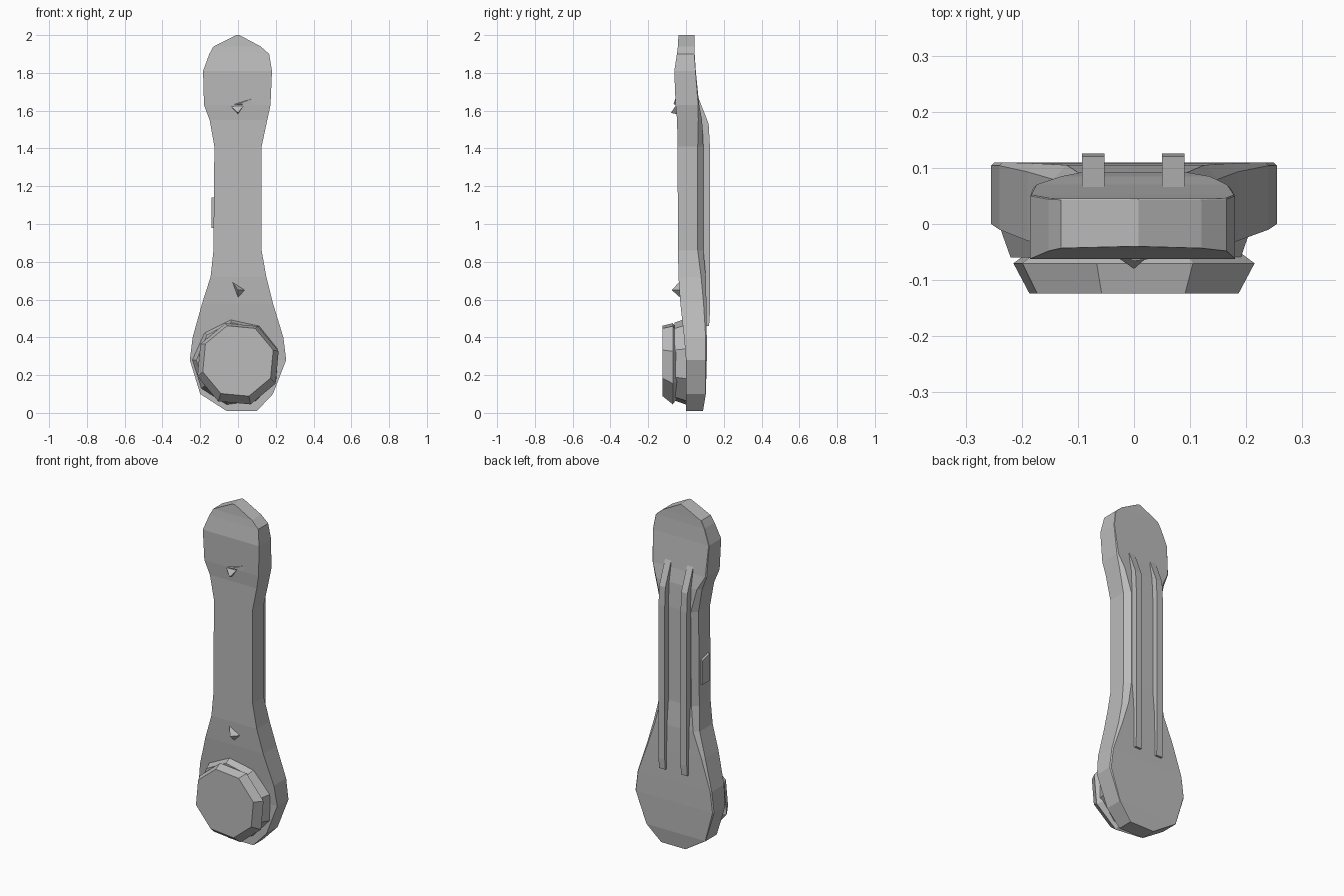
import bpy, bmesh, math
from mathutils import Vector

cube = bpy.data.objects.get("Cube")
if cube:
    bpy.data.objects.remove(cube, do_unlink=True)

grey = bpy.data.materials.new("plain grey")
grey.use_nodes = True
COLOR = (0.5, 0.5, 0.5, 1)
grey.diffuse_color = COLOR
grey.node_tree.nodes["Principled BSDF"].inputs["Base Color"].default_value = COLOR


def finish(name, bm):
    bmesh.ops.remove_doubles(bm, verts=bm.verts, dist=0.0005)
    bmesh.ops.recalc_face_normals(bm, faces=bm.faces)
    mesh = bpy.data.meshes.new(name)
    bm.to_mesh(mesh)
    bm.free()
    mesh.materials.append(grey)
    ob = bpy.data.objects.new(name, mesh)
    bpy.context.collection.objects.link(ob)
    return ob


def loft(name, rings):
    """Skin a list of equal-length point rings and cap both ends."""
    bm = bmesh.new()
    loops = [[bm.verts.new(p) for p in ring] for ring in rings]
    n = len(loops[0])
    for a, b in zip(loops, loops[1:]):
        for i in range(n):
            j = (i + 1) % n
            bm.faces.new((a[i], a[j], b[j], b[i]))
    bm.faces.new(loops[0])
    bm.faces.new(loops[-1])
    return finish(name, bm)


def hull(name, points):
    bm = bmesh.new()
    for p in points:
        bm.verts.new(p)
    bmesh.ops.convex_hull(bm, input=bm.verts)
    return finish(name, bm)


# Main arm: height, left x, right x, front y, back y, back chamfer
sections = [
    (0.01, -0.06, 0.10, 0.0, 0.09, 0.0),
    (0.10, -0.20, 0.185, 0.0, 0.105, 0.0),
    (0.28, -0.255, 0.255, 0.0, 0.11, 0.006),
    (0.40, -0.24, 0.24, -0.01, 0.11, 0.006),
    (0.58, -0.19, 0.185, -0.03, 0.108, 0.015),
    (0.72, -0.145, 0.15, -0.04, 0.105, 0.025),
    (0.86, -0.13, 0.125, -0.042, 0.092, 0.03),
    (1.41, -0.125, 0.125, -0.045, 0.092, 0.03),
    (1.55, -0.15, 0.155, -0.047, 0.085, 0.02),
    (1.63, -0.18, 0.172, -0.055, 0.07, 0.006),
    (1.81, -0.185, 0.18, -0.062, 0.052, 0.0),
    (1.90, -0.152, 0.165, -0.048, 0.046, 0.0),
    (1.94, -0.13, 0.12, -0.043, 0.045, 0.0),
    (2.00, -0.008, 0.008, -0.04, 0.045, 0.0),
]
rings = []
for z, l, r, f, b, c in sections:
    c = max(c, 0.002)
    rings.append([(l, f, z), (r, f, z), (r, b - c, z),
                  (r - c, b, z), (l + c, b, z), (l, b - c, z)])
loft("arm_body", rings)


# Round faceted knob on the lower front
def circle(radius, y, sides, turn, cx=0.0, cz=0.27):
    return [(cx + radius * math.cos(turn + 2 * math.pi * i / sides), y,
             cz + radius * math.sin(turn + 2 * math.pi * i / sides))
            for i in range(sides)]


loft("knob_collar", [circle(0.235, 0.01, 9, 1.7, -0.01),
                     circle(0.21, -0.06, 9, 1.7, -0.01)])
loft("knob_cap", [circle(0.19, -0.045, 8, 0.3, 0, 0.26),
                  circle(0.225, -0.07, 8, 0.3, 0, 0.26),
                  circle(0.195, -0.124, 8, 0.3, 0, 0.275)])

# Two raised ribs along the back
for name, x in (("left_back_rib", 0.07), ("right_back_rib", -0.073)):
    profile = [(0.06, 0.46), (0.122, 0.46), (0.126, 0.52),
               (0.126, 1.42), (0.12, 1.53), (0.065, 1.67)]
    loft(name, [[(x + s * 0.02, y, z) for y, z in profile] for s in (-1, 1)])

# Small pointed nibs on the front
hull("lower_nib", [(-0.035, -0.03, 0.70), (0.04, -0.03, 0.65),
                   (0, -0.03, 0.61), (0, -0.075, 0.65)])
hull("upper_nib", [(-0.05, -0.045, 1.635), (0.04, -0.045, 1.64),
                   (0, -0.04, 1.58), (0, -0.08, 1.588)])
hull("upper_ridge", [(-0.04, -0.05, 1.63), (0.12, -0.05, 1.68),
                     (0.11, -0.05, 1.63), (0, -0.066, 1.635)])

# Thin button on the right edge
hull("side_button", [(x, y, z) for x in (-0.14, -0.12)
                     for y, z in ((-0.02, 0.98), (0.045, 0.98),
                                  (-0.02, 1.14), (0.045, 1.12))])
